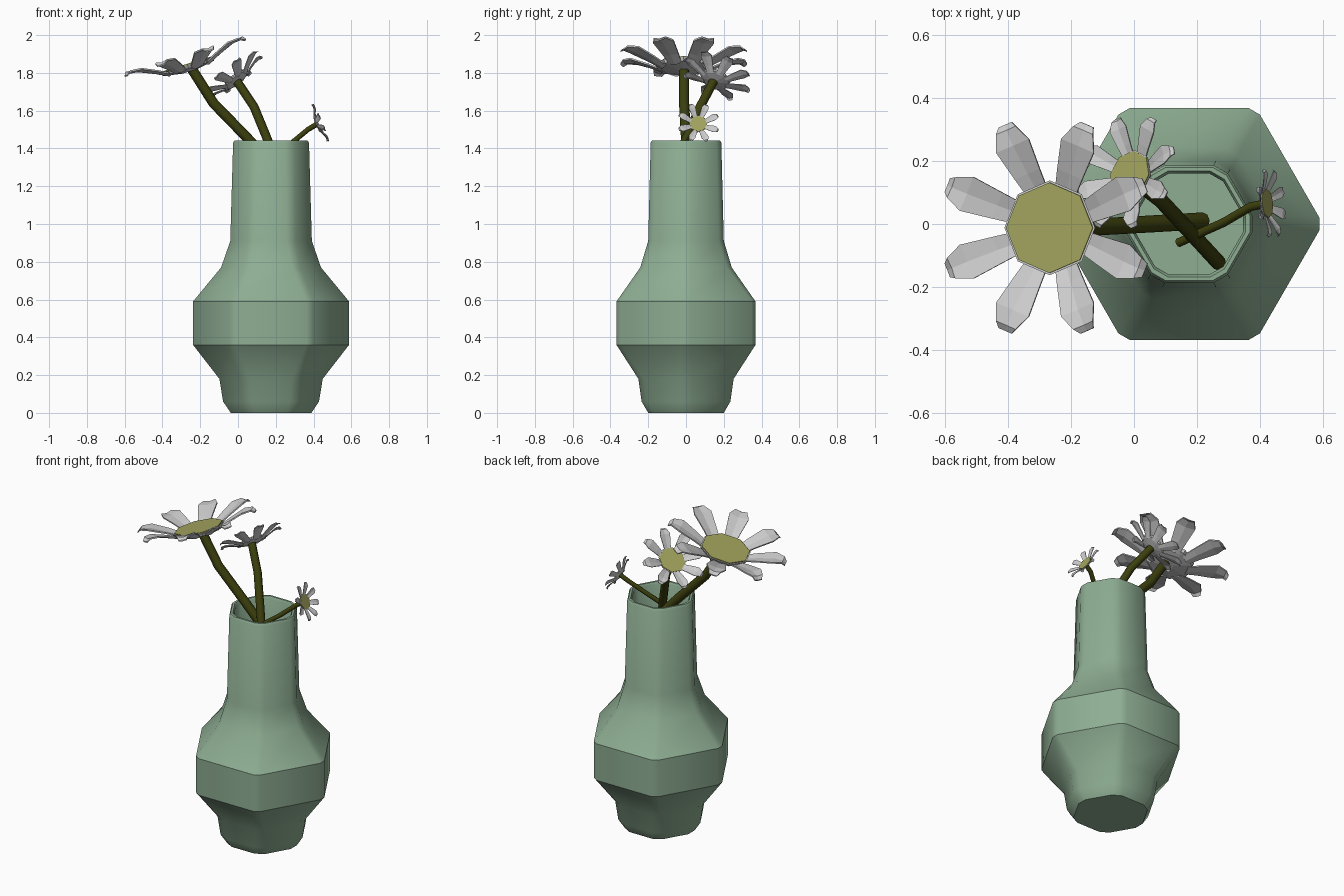
import bpy, bmesh, math
from mathutils import Vector, Matrix

if "Cube" in bpy.data.objects:
    bpy.data.objects.remove(bpy.data.objects["Cube"])


def material(name, rgb):
    m = bpy.data.materials.new(name)
    m.diffuse_color = (*rgb, 1)
    m.use_nodes = True
    m.node_tree.nodes["Principled BSDF"].inputs["Base Color"].default_value = m.diffuse_color
    return m


GREEN = material("vase_green", (0.27, 0.42, 0.29))
STEM = material("stem_green", (0.045, 0.05, 0.004))
YELLOW = material("disc_yellow", (0.36, 0.37, 0.11))
WHITE = material("petal_white", (0.75, 0.75, 0.75))


def finish(name, bm, mats, smooth=None):
    bmesh.ops.recalc_face_normals(bm, faces=bm.faces)
    me = bpy.data.meshes.new(name)
    bm.to_mesh(me)
    bm.free()
    for m in mats:
        me.materials.append(m)
    ob = bpy.data.objects.new(name, me)
    bpy.context.collection.objects.link(ob)
    if smooth:
        bpy.ops.object.select_all(action='DESELECT')
        ob.select_set(True)
        bpy.context.view_layer.objects.active = ob
        bpy.ops.object.shade_smooth_by_angle(angle=math.radians(smooth))
    return ob


def loft(bm, rings):
    """Skin closed rings and cap both ends."""
    vs = [[bm.verts.new(p) for p in r] for r in rings]
    n = len(vs[0])
    for a, b in zip(vs, vs[1:]):
        for i in range(n):
            j = (i + 1) % n
            bm.faces.new((a[i], a[j], b[j], b[i]))
    bm.faces.new(vs[0][::-1])
    bm.faces.new(vs[-1])


def hex_ring(y_half, z, t):
    """Hexagon with clipped corners, t measured along each side."""
    R = y_half / math.cos(math.pi / 6)
    c = [Vector((0.175 + R * math.cos(k * math.pi / 3),
                 R * math.sin(k * math.pi / 3), z)) for k in range(6)]
    pts = []
    for k in range(6):
        for nb in (c[k - 1], c[(k + 1) % 6]):
            pts.append(c[k] + (nb - c[k]).normalized() * t)
    return pts


# Vase: outer profile, rim, then the inner wall down to the floor
profile = [(0.20, 0, .035), (0.235, .06, .035), (0.252, .18, .035),
           (0.368, .36, .024), (0.368, .59, .024), (0.242, .77, .03),
           (0.20, .91, .03), (0.187, 1.43, .03), (0.18, 1.443, .03),
           (0.168, 1.443, .03), (0.161, 1.43, .03), (0.174, .90, .03),
           (0.215, .76, .03), (0.34, .58, .024), (0.34, .37, .024),
           (0.225, .19, .03), (0.20, .07, .03), (0.18, .03, .03)]
bm = bmesh.new()
loft(bm, [hex_ring(*p) for p in profile])
finish("vase", bm, [GREEN], 32)


# Stems: eight-sided tubes along a short path
def stem(name, pts, r):
    pts = [Vector(p) for p in pts]
    rings = []
    for i, p in enumerate(pts):
        d = (pts[min(i + 1, len(pts) - 1)] - pts[max(i - 1, 0)]).normalized()
        q = d.to_track_quat('Z', 'Y')
        rings.append([p + q @ Vector((r * math.cos(a * math.pi / 4),
                                      r * math.sin(a * math.pi / 4), 0))
                      for a in range(8)])
    bm = bmesh.new()
    loft(bm, rings)
    finish(name, bm, [STEM], 50)


stem("large_stem", [(.22, .01, 1.27), (.05, 0, 1.455), (-.13, -.01, 1.64),
                    (-.25, -.01, 1.83)], .027)
stem("medium_stem", [(.27, -.125, 1.15), (.155, 0, 1.45), (.085, .075, 1.62),
                     (-.005, .145, 1.755)], .024)
stem("small_stem", [(.14, -.06, 1.33), (.285, .005, 1.43), (.37, .055, 1.50),
                    (.42, .065, 1.53)], .014)


# Flowers: a grey cup, yellow octagonal disc and eight cupped petals
PETAL = [(.12, .036, -.008), (.19, .046, .025), (.29, .060, .065), (.345, .036, .07)]


def flower(name, centre, normal, s, spin=0):
    n = Vector(normal).normalized()
    xa = Vector((0, 1, 0)).cross(n).normalized()
    ya = n.cross(xa)
    rot = Matrix((xa, ya, n)).transposed().to_4x4()
    M = Matrix.Translation(centre) @ rot @ Matrix.Rotation(math.radians(spin), 4, 'Z') \
        @ Matrix.Scale(s, 4)

    def octagon(r, z):
        return [M @ Vector((r * math.cos(k * math.pi / 4),
                            r * math.sin(k * math.pi / 4), z)) for k in range(8)]

    bm = bmesh.new()
    loft(bm, [octagon(.04, -.03), octagon(.145, -.012), octagon(.155, .008)])
    finish(name + "_cup", bm, [WHITE])
    bm = bmesh.new()
    loft(bm, [octagon(.148, .0), octagon(.148, .014)])
    finish(name + "_disc", bm, [YELLOW])

    bm = bmesh.new()
    for k in range(8):
        turn = M @ Matrix.Rotation((k + .5) * math.pi / 4, 4, 'Z')
        rings = []
        for r, w, z in PETAL:
            # thin section, slightly creased along the middle
            sec = [(-w, z), (0, z - .008), (w, z), (w, z - .009),
                   (0, z - .017), (-w, z - .009)]
            rings.append([turn @ Vector((r, y, h)) for y, h in sec])
        # drooping blunt tip
        rings.append([turn @ Vector((.365, y, h)) for y, h in
                      [(-.024, .052), (0, .05), (.024, .052),
                       (.024, .045), (0, .043), (-.024, .045)]])
        loft(bm, rings)
    finish(name + "_petals", bm, [WHITE])


flower("large_flower", (-.265, -.012, 1.835), (-.29, 0, .957), .97)
flower("medium_flower", (-.01, .155, 1.765), (-.6, .28, .75), .53)
flower("small_flower", (.42, .065, 1.53), (.92, .08, .39), .31)
